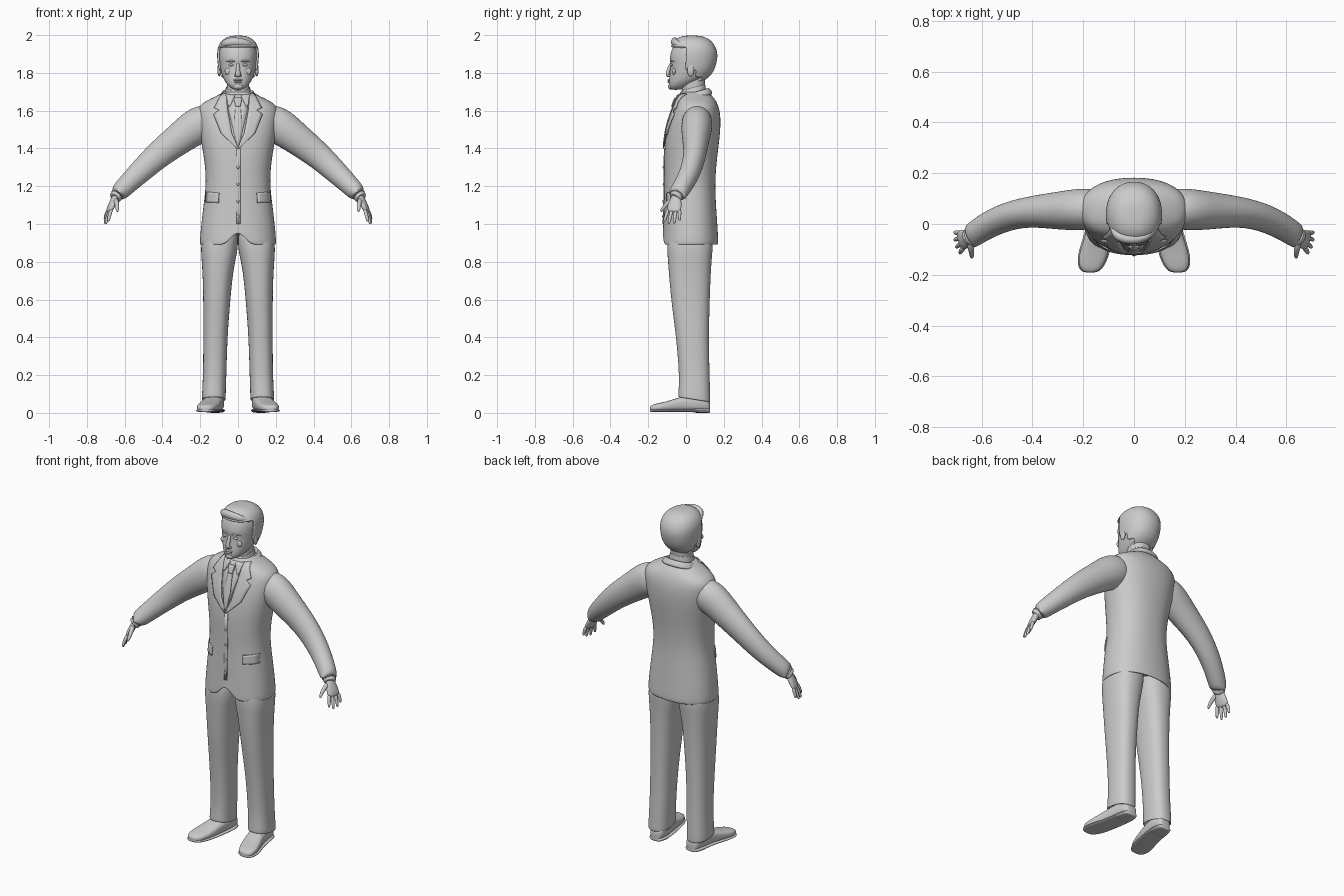
import bpy, bmesh, math
from mathutils import Vector
from mathutils.bvhtree import BVHTree

if "Cube" in bpy.data.objects:
    bpy.data.objects.remove(bpy.data.objects["Cube"])

grey = bpy.data.materials.new("plain grey")
grey.use_nodes = True
grey.diffuse_color = (0.6, 0.6, 0.6, 1)
grey.node_tree.nodes["Principled BSDF"].inputs["Base Color"].default_value = (0.6, 0.6, 0.6, 1)


def finish(name, verts, faces, subsurf=0, solid=0, pair=False, offset=0):
    """Make one object, or a left and a mirrored right one."""
    for prefix, s in (("left_", 1), ("right_", -1)) if pair else (("", 1),):
        mesh = bpy.data.meshes.new(prefix + name)
        mesh.from_pydata([(v[0] * s, v[1], v[2]) for v in verts], [], faces)
        bm = bmesh.new()
        bm.from_mesh(mesh)
        bmesh.ops.recalc_face_normals(bm, faces=bm.faces)
        loose = [v for v in bm.verts if not v.link_faces]
        bmesh.ops.delete(bm, geom=loose, context='VERTS')
        bm.to_mesh(mesh)
        bm.free()
        mesh.shade_smooth()
        mesh.materials.append(grey)
        ob = bpy.data.objects.new(prefix + name, mesh)
        bpy.context.collection.objects.link(ob)
        if subsurf:
            ob.modifiers.new("Smooth", 'SUBSURF').levels = subsurf
            ob.modifiers["Smooth"].render_levels = subsurf
        if solid:
            m = ob.modifiers.new("Thickness", 'SOLIDIFY')
            m.thickness, m.offset = solid, offset
    return ob


def loft(name, rings, subsurf=2, keep=None, **kw):
    """Skin a list of rings; keep(centre) picks the faces to retain."""
    n = len(rings[0])
    verts = [v for r in rings for v in r]
    faces = [(i * n + j, i * n + (j + 1) % n, (i + 1) * n + (j + 1) % n, (i + 1) * n + j)
             for i in range(len(rings) - 1) for j in range(n)]
    faces += [tuple(range(n)), tuple(range(len(verts) - n, len(verts)))]
    if keep:
        faces = [f for f in faces if keep(sum((verts[i] for i in f), Vector()) / len(f))]
    return finish(name, verts, faces, subsurf, **kw)


def power(v, n):
    return math.copysign(abs(v) ** (2 / n), v)


def slab(z, rx, front, back, cx=0, n=2.3, tilt=0, count=24):
    """Horizontal rounded ring between a front and a back depth."""
    cy, ry, ring = (front + back) / 2, (back - front) / 2, []
    for k in range(count):
        a = math.tau * k / count
        y = ry * power(math.sin(a), n)
        ring.append(Vector((cx + rx * power(math.cos(a), n), cy + y, z + tilt * y)))
    return ring


def tube(name, path, radii, ref=(0, 1, 0), count=16, **kw):
    """Elliptical tube; radii are (along ref, across ref) at each point."""
    pts, ref, rings = [Vector(p) for p in path], Vector(ref), []
    for i, p in enumerate(pts):
        t = (pts[min(i + 1, len(pts) - 1)] - pts[max(i - 1, 0)]).normalized()
        a = (ref - t * t.dot(ref)).normalized()
        b = t.cross(a)
        ra, rb = radii[i]
        rings.append([p + a * ra * math.cos(math.tau * k / count)
                      + b * rb * math.sin(math.tau * k / count) for k in range(count)])
    return loft(name, rings, **kw)


def surface(ob):
    bpy.context.view_layer.update()
    return BVHTree.FromObject(ob, bpy.context.evaluated_depsgraph_get())


def on_front(tree, x, z):
    hit = tree.ray_cast(Vector((x, -1, z)), Vector((0, 1, 0)))[0]
    return hit.y if hit else -0.02


def drape(name, edge_a, edge_b, lift=0.004, **kw):
    """Thin plate between two (x, z) polylines, laid on the jacket front."""
    steps, cols, rows = 5, 5, []
    for i in range(len(edge_a) - 1):
        for s in range(steps + (i == len(edge_a) - 2)):
            a, b = (Vector(e[i]).lerp(Vector(e[i + 1]), s / steps) for e in (edge_a, edge_b))
            rows.append([a.lerp(b, c / (cols - 1)) for c in range(cols)])
    verts = [(p.x, on_front(jacket_tree, p.x, p.y) - lift, p.y) for r in rows for p in r]
    faces = [(i * cols + j, i * cols + j + 1, (i + 1) * cols + j + 1, (i + 1) * cols + j)
             for i in range(len(rows) - 1) for j in range(cols - 1)]
    finish(name, verts, faces, solid=0.006, **kw)


def blob(name, centre, size, **kw):
    """Small ellipsoid."""
    c, rings = Vector(centre), []
    for i in range(9):
        a = math.pi * (i + 0.15) / 8.3 - math.pi / 2
        rings.append([c + Vector((size[0] * math.cos(a) * math.cos(math.tau * k / 12),
                                  size[1] * math.cos(a) * math.sin(math.tau * k / 12),
                                  size[2] * math.sin(a))) for k in range(12)])
    loft(name, rings, subsurf=1, **kw)


# Jacket body, turned in at the hem, with a notch at the front opening
jacket_rings = [slab(*r) for r in (
    (.95, .17, -.09, .135), (.89, .19, -.115, .16), (.888, .203, -.125, .172),
    (.92, .203, -.124, .172), (1.0, .196, -.121, .167), (1.1, .184, -.118, .16),
    (1.2, .171, -.115, .155), (1.3, .174, -.117, .16), (1.4, .19, -.116, .172),
    (1.5, .207, -.104, .184), (1.58, .217, -.08, .184), (1.627, .21, -.061, .172),
    (1.657, .16, -.051, .157), (1.68, .11, -.04, .137), (1.70, .075, -.03, .117),
    (1.70, .06, -.02, .10))]
for ring, raise_z in zip(jacket_rings, (.09, .09, .09, .07)):
    for v in ring:
        if v.y < 0:
            v.z += max(0, raise_z * (1 - abs(v.x) / .05))
jacket = loft("jacket_body", jacket_rings)
jacket_tree = surface(jacket)

# Sleeves with shirt cuffs
tube("sleeve", [(.12, .06, 1.56), (.215, .058, 1.525), (.29, .052, 1.467), (.42, .05, 1.37),
                (.527, .022, 1.268), (.61, -.025, 1.187), (.642, -.05, 1.152),
                (.644, -.052, 1.149), (.635, -.045, 1.16)],
     [(.08, .09), (.085, .102), (.077, .088), (.06, .074), (.056, .062), (.051, .051),
      (.049, .047), (.047, .045), (.036, .034)], pair=True)
tube("shirt_cuff", [(.63, -.04, 1.165), (.652, -.057, 1.138), (.653, -.058, 1.137)],
     [(.038, .036), (.036, .034), (.03, .028)], pair=True)

# Hands: palm, four fingers and thumb
wrist = Vector((.642, -.05, 1.155))
down = Vector((.42, -.16, -.89)).normalized()
across = Vector((-.28, -.95, .04)).normalized()


def hand_point(d, w):
    return wrist + down * d + across * w


tube("palm", [hand_point(d, 0) for d in (0, .03, .06, .09, .105)],
     [(.026, .02), (.03, .018), (.039, .018), (.04, .015), (.034, .009)],
     ref=across, subsurf=1, pair=True)
for finger, w, length in (("index", .031, .075), ("middle", .011, .09),
                          ("ring", -.011, .085), ("little", -.031, .066)):
    curl = Vector((-.012, 0, 0))
    path = [hand_point(.085 + length * f, w * (1 + .35 * f)) + curl * f * f
            for f in (0, .4, .75, .95, 1)]
    tube(finger + "_finger", path, [(r, r) for r in (.0105, .0105, .009, .007, .003)],
         ref=across, count=8, subsurf=1, pair=True)
thumb = [hand_point(d, w) + Vector((-x, 0, 0)) for d, w, x in
         ((.025, .012, 0), (.05, .04, .01), (.078, .058, .02), (.1, .068, .026), (.104, .07, .027))]
tube("thumb", thumb, [(r, r) for r in (.015, .014, .011, .008, .003)],
     ref=(1, 0, 0), count=8, subsurf=1, pair=True)

# Trouser legs
loft("trouser_leg", [slab(z, rx, f, b, cx=cx, n=2.4, tilt=-.16 if z < .12 else 0)
                     for z, cx, rx, f, b in (
    (.11, .125, .045, -.01, .1), (.07, .127, .058, -.035, .12), (.068, .128, .064, -.042, .13),
    (.1, .128, .063, -.04, .129), (.2, .123, .062, -.036, .125), (.4, .12, .064, -.052, .121),
    (.6, .112, .072, -.08, .126), (.75, .107, .081, -.092, .132), (.85, .1, .097, -.1, .14),
    (.9, .097, .098, -.1, .145), (.98, .09, .09, -.09, .13))], pair=True)

# Shoes and soles, turned slightly outward
shoe = ((.128, .12, .022, .05), (.12, .12, .038, .075), (.08, .121, .05, .095),
        (.03, .126, .051, .098), (-.03, .136, .052, .085), (-.09, .152, .057, .064),
        (-.14, .164, .056, .053), (-.178, .171, .042, .044), (-.192, .173, .02, .034))


def shoe_ring(y, cx, hw, low, high):
    h = (high - low) / 2
    return [Vector((cx + hw * power(math.cos(a), 2.8), y, low + h + h * power(math.sin(a), 2.8)))
            for a in (math.tau * k / 20 for k in range(20))]


loft("shoe", [shoe_ring(y, cx, hw, .008, h) for y, cx, hw, h in shoe], pair=True)
loft("shoe_sole", [shoe_ring(y, cx, hw + .005, .004, .02) for y, cx, hw, h in shoe], pair=True)
loft("shoe_heel", [shoe_ring(y, cx, hw + .004, 0, .024) for y, cx, hw, h in shoe[:4]], pair=True)

# Neck and collars
loft("neck", [slab(1.64, .066, -.02, .1), slab(1.7, .06, -.022, .096),
              slab(1.75, .06, -.025, .1), slab(1.81, .06, -.02, .11)])
loft("shirt_collar", [slab(z, rx, f, b, tilt=.25) for z, rx, f, b in (
    (1.665, .075, -.03, .108), (1.695, .069, -.03, .106), (1.722, .065, -.028, .103),
    (1.724, .061, -.024, .1), (1.70, .056, -.02, .095))])
loft("jacket_collar", [slab(z, rx, f, b, tilt=.3) for z, rx, f, b in (
    (1.655, .11, -.03, .148), (1.68, .097, -.024, .137), (1.70, .083, -.02, .122),
    (1.70, .076, -.015, .115), (1.675, .07, -.01, .11))])

# Shirt front, tie, lapels, opening edge, pocket flaps
drape("shirt_front", [(-.06, 1.685), (-.05, 1.6), (-.004, 1.41)],
      [(.06, 1.685), (.05, 1.6), (.004, 1.41)], lift=.002)
drape("tie", [(-.022, 1.665), (-.013, 1.622), (-.022, 1.52), (-.006, 1.415)],
      [(.022, 1.665), (.013, 1.622), (.022, 1.52), (.006, 1.415)], lift=.008)
drape("tie_knot", [(-.021, 1.668), (-.013, 1.622)], [(.021, 1.668), (.013, 1.622)], lift=.014)
drape("shirt_collar_wing", [(.064, 1.69), (.05, 1.62)], [(.016, 1.678), (.042, 1.625)],
      lift=.008, pair=True)
drape("lapel", [(.088, 1.688), (.126, 1.615), (.1, 1.602), (.13, 1.58), (.09, 1.48), (.006, 1.4)],
      [(.062, 1.688), (.056, 1.62), (.054, 1.602), (.05, 1.58), (.032, 1.48), (-.004, 1.4)],
      lift=.006, pair=True)
drape("jacket_opening", [(-.008, 1.4), (-.008, 1.0)], [(.012, 1.4), (.012, 1.0)], lift=.001)
drape("pocket_flap", [(.1, 1.165), (.103, 1.112)], [(.168, 1.17), (.17, 1.115)], pair=True)
for i, z in enumerate((1.3, 1.21, 1.12, 1.04)):
    blob("jacket_button_%d" % (i + 1), (0, on_front(jacket_tree, 0, z) - .004, z), (.008, .005, .008))

# Head
head_rings = [slab(z, rx, f, b, n=2.2) for z, rx, f, b in (
    (1.71, .02, -.078, -.03), (1.722, .044, -.091, .01), (1.75, .068, -.092, .06),
    (1.78, .083, -.089, .115), (1.815, .093, -.084, .14), (1.845, .098, -.082, .15),
    (1.875, .101, -.087, .157), (1.905, .102, -.082, .158), (1.935, .098, -.072, .148),
    (1.962, .084, -.056, .13), (1.98, .058, -.034, .1), (1.988, .028, -.005, .065))]
head = loft("head", head_rings)
head_tree = surface(head)

# Hair cap following the skull, with a swept front
loft("hair", head_rings, solid=.01, offset=1,
     keep=lambda c: c.z > 1.945 or (c.y > .005 and c.z > 1.83) or (c.y > .06 and c.z > 1.75))
tube("hair_quiff", [(-.088, 0, 1.935), (-.075, -.045, 1.958), (-.035, -.062, 1.967),
                    (.02, -.062, 1.962), (.062, -.045, 1.953), (.09, 0, 1.93)],
     [(.008, .006), (.02, .018), (.024, .02), (.022, .018), (.018, .016), (.008, .006)],
     ref=(0, 0, 1))

# Face
tube("nose", [(0, -.078, 1.855), (0, -.086, 1.835), (0, -.097, 1.8), (0, -.097, 1.786), (0, -.088, 1.778)],
     [(.006, .008), (.009, .009), (.011, .013), (.01, .016), (.005, .008)])
for name, x, z, size, sink in (("eye", .037, 1.842, (.015, .007, .007), .001),
                               ("nostril", .012, 1.786, (.008, .009, .007), .004),
                               ("cheek", .05, 1.808, (.022, .01, .02), -.006)):
    blob(name, (x, on_front(head_tree, x, z) - sink, z), size, pair=True)
brow = [(x, on_front(head_tree, x, z) - .001, z) for x, z in ((.014, 1.86), (.038, 1.866), (.064, 1.858))]
tube("eyebrow", brow, [(.005, .005), (.006, .005), (.003, .003)], ref=(0, 0, 1), count=8, pair=True)
for name, z, w in (("upper_lip", 1.762, .026), ("lower_lip", 1.751, .022)):
    blob(name, (0, on_front(head_tree, 0, z) + .002, z), (w, .01, .006))
blob("chin", (0, -.082, 1.728), (.026, .014, .016))
blob("ear", (.1, .025, 1.815), (.01, .02, .034), pair=True)
